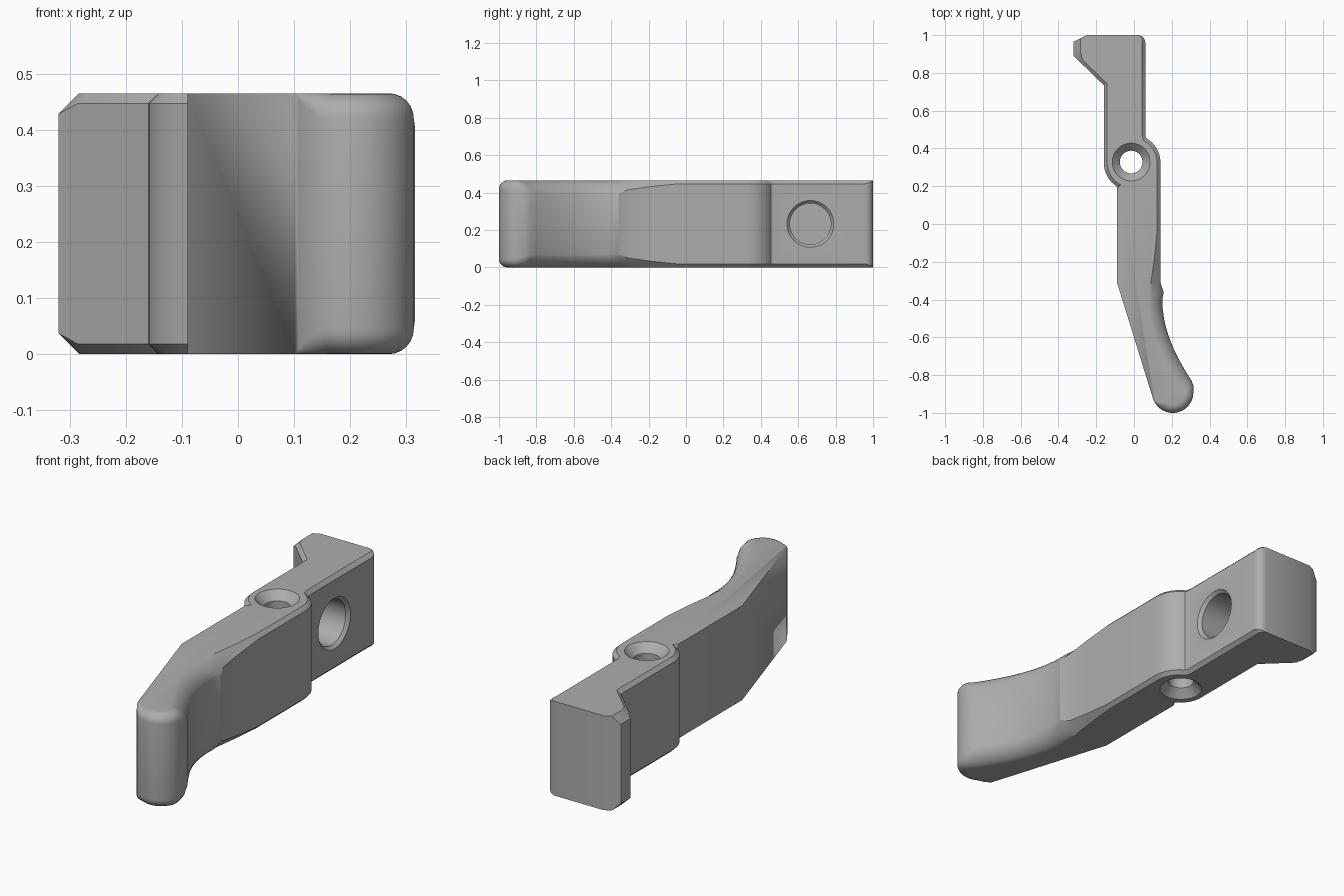
import bpy, bmesh, math
from mathutils import Vector, Matrix
from mathutils.geometry import interpolate_bezier

cube = bpy.data.objects.get("Cube")
if cube:
    bpy.data.objects.remove(cube, do_unlink=True)

HEIGHT = 0.465
STEPS = 6
EDGE = 0.018          # width of the plain chamfer
PIVOT = (-0.01, 0.325)

grey = bpy.data.materials.new("plain grey")
grey.use_nodes = True
colour = (0.42, 0.42, 0.42, 1)
grey.diffuse_color = colour
grey.node_tree.nodes["Principled BSDF"].inputs["Base Color"].default_value = colour


def arc(centre, radius, start, end, count):
    """Points on an arc, with the fraction travelled."""
    for i in range(count + 1):
        f = i / count
        a = math.radians(start + (end - start) * f)
        yield centre[0] + radius * math.cos(a), centre[1] + radius * math.sin(a), f


def make_object(name, bm):
    bmesh.ops.recalc_face_normals(bm, faces=bm.faces)
    mesh = bpy.data.meshes.new(name)
    bm.to_mesh(mesh)
    bm.free()
    mesh.materials.append(grey)
    obj = bpy.data.objects.new(name, mesh)
    bpy.context.collection.objects.link(obj)
    return obj


# Plan outline, counter-clockwise: x, y, edge width, roundness, inset direction
outline = []


def add(x, y, width=0.0, roundness=0.0, inset=None):
    outline.append((Vector((x, y)), width, roundness, inset))


# Rounded tip of the lever
for x, y, f in arc((0.205, -0.89), 0.11, 200, 350, 18):
    add(x, y, 0.045 * min(1, f * 4), 1)
add(0.315, -0.86, 0.058, 0.8, Vector((-0.9, -0.4)))
# Finger scoop
scoop = interpolate_bezier(Vector((0.305, -0.83)), Vector((0.22, -0.70)),
                           Vector((0.15, -0.56)), Vector((0.15, -0.40)), 16)
for i, p in enumerate(scoop):
    add(p.x, p.y, 0.07, 0.65, Vector((-0.75, -0.65)) if i == 0 else None)
add(0.157, -0.36, 0.07, 0.4, Vector((-1, 0)))
add(0.14, -0.31, 0.05, 0, Vector((-1, 0)))
# Side with its tapering chamfer, then the pivot boss
add(0.14, -0.18, 0.032)
add(0.14, -0.04, EDGE)
for x, y, f in arc(PIVOT, 0.15, 0, 60, 8):
    add(x, y, EDGE)
# Straight shank and its rounded back corner
add(0.06, 0.47, EDGE)
for x, y, f in arc((0.02, 0.96), 0.04, 0, 90, 6):
    add(x, y, EDGE * (1 - f))
# Hook
add(-0.25, 1.0)
add(-0.32, 0.965, 0.037, 0, Vector((1, 0.5)))
add(-0.32, 0.89, 0.037, 0, Vector((1, 0.5)))
add(-0.285, 0.856, EDGE)
add(-0.16, 0.735, EDGE)
# Other half of the boss and the back of the lever
for x, y, f in arc(PIVOT, 0.15, 180, 238, 8):
    add(x, y, EDGE)
add(-0.09, 0.185)
add(-0.09, -0.31)


def inset_vector(i):
    """Mitred inward direction at one outline point."""
    point, _, _, given = outline[i]
    if given:
        return given
    before = (point - outline[i - 1][0]).normalized()
    after = (outline[(i + 1) % len(outline)][0] - point).normalized()
    n1, n2 = Vector((-before.y, before.x)), Vector((-after.y, after.x))
    return (n1 + n2) / (1 + n1.dot(n2))


# Lever body: rings from top face to wall, mirrored to the underside
bm = bmesh.new()
insets = [inset_vector(i) for i in range(len(outline))]
rings = []
for side in (1, -1):
    for step in range(STEPS + 1):
        t = step / STEPS if side == 1 else 1 - step / STEPS
        a = t * math.pi / 2
        ring = []
        for (point, width, rnd, _), direction in zip(outline, insets):
            shift = width * ((1 - rnd) * (1 - t) + rnd * (1 - math.sin(a)))
            drop = width * ((1 - rnd) * t + rnd * (1 - math.cos(a)))
            p = point + direction * shift
            ring.append(bm.verts.new((p.x, p.y, HEIGHT / 2 + side * (HEIGHT / 2 - drop))))
        rings.append(ring)
for upper, lower in zip(rings, rings[1:]):
    for i in range(len(outline)):
        bm.faces.new((upper[i - 1], lower[i - 1], lower[i], upper[i]))
bm.faces.new(rings[0])
bm.faces.new(rings[-1])
bmesh.ops.remove_doubles(bm, verts=bm.verts, dist=0.0002)
lever = make_object("lever_body", bm)


def drill(name, profile, placement, segments=48):
    """Cut a turned profile of (radius, height) out of the lever."""
    cutter_bm = bmesh.new()
    loops = []
    for radius, z in profile:
        loops.append([cutter_bm.verts.new((x, y, z))
                      for x, y, f in list(arc((0, 0), radius, 0, 360, segments))[:-1]])
    for low, high in zip(loops, loops[1:]):
        for i in range(segments):
            cutter_bm.faces.new((low[i - 1], low[i], high[i], high[i - 1]))
    cutter_bm.faces.new(loops[0])
    cutter_bm.faces.new(loops[-1])
    cutter_bm.transform(placement)
    cutter = make_object(name, cutter_bm)
    cutter.hide_render = True
    cut = lever.modifiers.new(name, 'BOOLEAN')
    cut.operation, cut.solver, cut.object = 'DIFFERENCE', 'EXACT', cutter
    bpy.context.view_layer.objects.active = lever
    bpy.ops.object.modifier_apply(modifier=name)
    bpy.data.objects.remove(cutter, do_unlink=True)


# Pivot hole, countersunk on both faces
SINK = 0.04
drill("pivot_hole",
      [(0.11, -0.01), (0.06, SINK), (0.06, HEIGHT - SINK), (0.11, HEIGHT + 0.01)],
      Matrix.Translation((-0.015, 0.328, 0)))
# Blind side hole with a small chamfer
drill("side_hole",
      [(0.11, -0.16), (0.11, -0.015), (0.135, 0.01)],
      Matrix.Translation((0.06, 0.665, HEIGHT / 2)) @ Matrix.Rotation(math.pi / 2, 4, 'Y'))

bpy.ops.object.select_all(action='DESELECT')
lever.select_set(True)
bpy.context.view_layer.objects.active = lever
bpy.ops.object.shade_smooth_by_angle(angle=math.radians(28))
